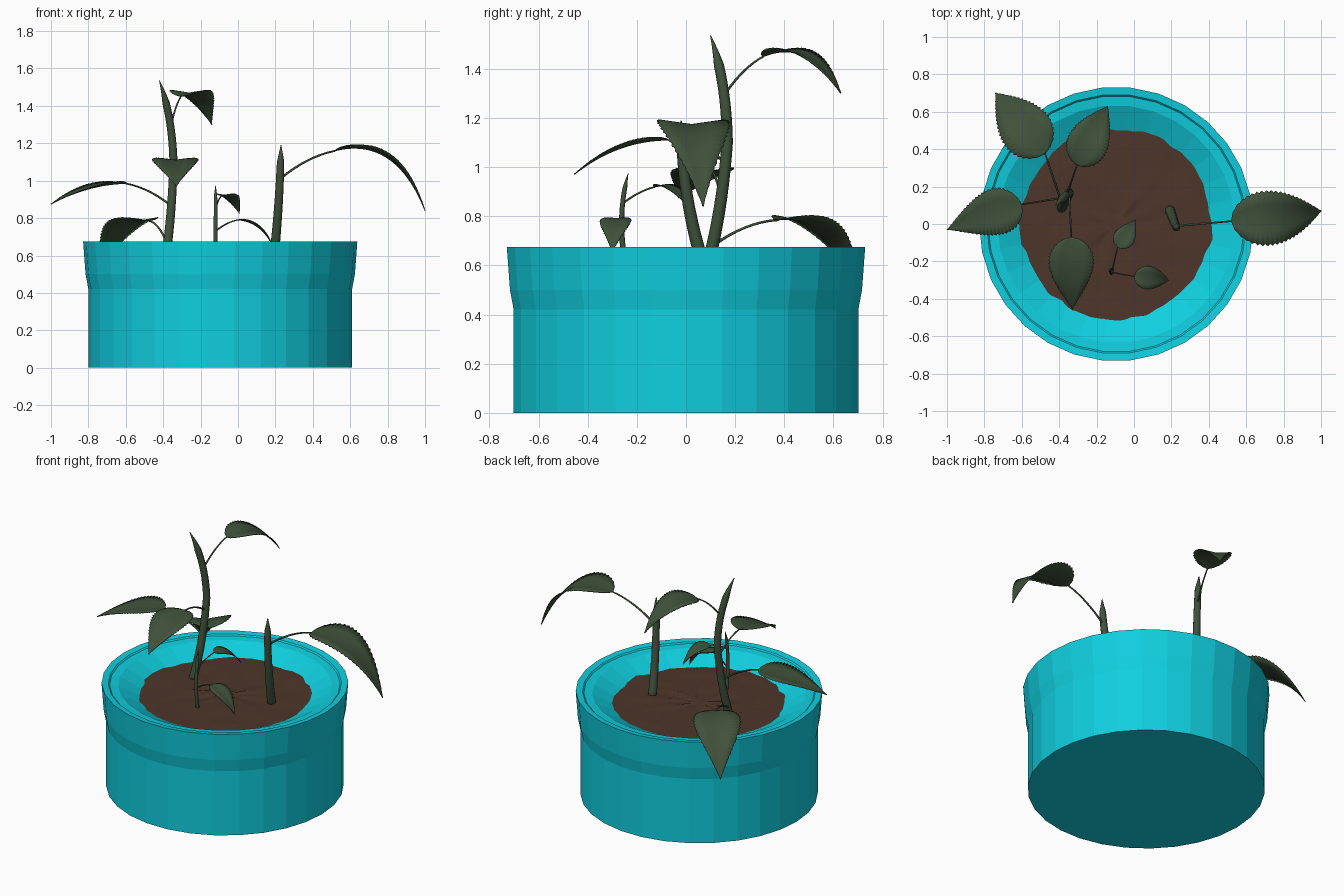
import bpy, bmesh, math, random
from mathutils import Vector

if "Cube" in bpy.data.objects:
    bpy.data.objects.remove(bpy.data.objects["Cube"])

random.seed(4)
PX = -0.095  # pot axis x


def material(name, rgb):
    m = bpy.data.materials.new(name)
    m.diffuse_color = (*rgb, 1)
    m.use_nodes = True
    m.node_tree.nodes["Principled BSDF"].inputs["Base Color"].default_value = m.diffuse_color
    return m


CYAN = material("cyan_glaze", (0.005, 0.62, 0.74))
SOIL = material("brown_soil", (0.075, 0.036, 0.023))
GREEN = material("dark_green", (0.05, 0.083, 0.043))


def finish(bm, name, mat, smooth=False):
    bmesh.ops.recalc_face_normals(bm, faces=bm.faces)
    me = bpy.data.meshes.new(name)
    bm.to_mesh(me)
    bm.free()
    me.materials.append(mat)
    ob = bpy.data.objects.new(name, me)
    bpy.context.collection.objects.link(ob)
    for p in me.polygons:
        p.use_smooth = smooth
    return ob


def circle(bm, r, heights):
    n = len(heights)
    return [bm.verts.new((PX + r * math.cos(math.tau * k / n), r * math.sin(math.tau * k / n), z))
            for k, z in enumerate(heights)]


def bridge(bm, a, b):
    n = len(a)
    for i in range(n):
        bm.faces.new((a[i], a[(i + 1) % n], b[(i + 1) % n], b[i]))


def arc(a, b, c, n):
    """Parabola through three points, with b halfway."""
    a, b, c = Vector(a), Vector(b), Vector(c)
    ctrl = 2 * b - (a + c) / 2
    return [a * (1 - t) ** 2 + ctrl * 2 * t * (1 - t) + c * t * t for t in (i / n for i in range(n + 1))]


def direction(path, i):
    return (path[min(i + 1, len(path) - 1)] - path[max(i - 1, 0)]).normalized()


def tube(name, path, radius, sides=10, pointed=False):
    """Round tube along a path, slowly tapering, with an optional point."""
    bm = bmesh.new()
    rings = []
    for i, c in enumerate(path):
        d = direction(path, i)
        u = d.cross(Vector((0.31, 0.95, 0.05))).normalized()
        v = d.cross(u)
        t = i / (len(path) - 1)
        r = radius * (1 - 0.25 * t) * (min(1, (1 - t) * 6 + 0.1) if pointed else 1)
        rings.append([bm.verts.new(c + r * (math.cos(a) * u + math.sin(a) * v))
                      for a in (math.tau * k / sides for k in range(sides))])
    for a, b in zip(rings, rings[1:]):
        bridge(bm, a, b)
    bm.faces.new(rings[0])
    bm.faces.new(rings[-1])
    finish(bm, name, GREEN, True)


def leaf(name, start, base, middle, tip, width):
    """Arched stalk from the stem plus a drooping, folded, toothed blade."""
    bow = (Vector(start) + Vector(base)) / 2 + Vector((0, 0, width * 0.08))
    tube(name + "_stalk", arc(start, bow, base, 8), 0.003 + width * 0.012, 6)
    n = 44
    path = arc(base, middle, tip, n)
    along = path[-1] - path[0]
    side = Vector((-along.y, along.x, 0)).normalized()
    bm = bmesh.new()
    rows = []
    for i, c in enumerate(path):
        up = direction(path, i).cross(side).normalized()
        w = max(math.sin(math.pi * (i / n) ** 0.6), 0.02) * width / 2 * (1.03 if i % 2 else 0.95)
        rows.append([bm.verts.new(c + side * s * w + up * 0.14 * w * abs(s)) for s in (-1, -.5, 0, .5, 1)])
    for a, b in zip(rows, rows[1:]):
        for k in range(4):
            bm.faces.new((a[k], a[k + 1], b[k + 1], b[k]))
    mod = finish(bm, name, GREEN, True).modifiers.new("thickness", "SOLIDIFY")
    mod.thickness = 0.004
    mod.offset = 0


# Pot: faceted lathe, from the base up and over the rim into the bowl
profile = [(.705, 0), (.705, .42), (.72, .50), (.733, .675), (.693, .67), (.685, .662),
           (.635, .657), (.42, .55)]
bm = bmesh.new()
rings = [circle(bm, r, [z] * 30) for r, z in profile]
for a, b in zip(rings, rings[1:]):
    bridge(bm, a, b)
bm.faces.new(rings[0])
bm.faces.new(rings[-1])
finish(bm, "pot", CYAN)

# Soil: bumpy disc that meets the bowl in an uneven edge
bm = bmesh.new()
rings = [circle(bm, .056 * j, [.596 + random.uniform(-.006, .006) for k in range(40)]) for j in range(1, 11)]
for a, b in zip(rings, rings[1:]):
    bridge(bm, a, b)
bm.faces.new(rings[0])
finish(bm, "soil", SOIL, True)

# Stems: the tall one bends back and then forward
lower = arc((-.39, .08, .57), (-.36, .135, .82), (-.345, .168, 1.1), 10)
upper = arc((-.345, .168, 1.1), (-.367, .15, 1.33), (-.42, .10, 1.535), 10)
tube("tall_stem", lower + upper[1:], .026, pointed=True)
tube("middle_stem", arc((.19, .08, .57), (.217, .005, .88), (.23, -.02, 1.19), 14), .027, pointed=True)
tube("small_stem", arc((-.122, -.24, .57), (-.12, -.262, .78), (-.12, -.235, .975), 14), .012, pointed=True)

# Leaves: stalk start, blade base, blade middle, tip, width
leaf("right_leaf", (.225, -.01, 1.01), (.52, .015, 1.16), (.80, .04, 1.12), (1, .07, .84), .29)
leaf("left_leaf", (-.35, .145, .86), (-.6, .105, .985), (-.8, .045, .955), (-1, -.03, .875), .25)
leaf("front_leaf", (-.347, .16, 1.02), (-.335, -.07, 1.11), (-.335, -.27, 1.075), (-.33, -.455, .97), .24)
leaf("top_leaf", (-.358, .16, 1.3), (-.305, .315, 1.45), (-.22, .485, 1.45), (-.14, .63, 1.3), .22)
leaf("back_leaf", (-.385, .11, .68), (-.475, .375, .785), (-.62, .555, .735), (-.74, .7, .53), .28)
leaf("small_front_leaf", (-.12, -.258, .73), (0, -.28, .79), (.105, -.29, .752), (.185, -.3, .655), .125)
leaf("small_back_leaf", (-.12, -.26, .85), (-.088, -.125, .92), (-.037, -.05, .905), (.008, .02, .825), .115)
